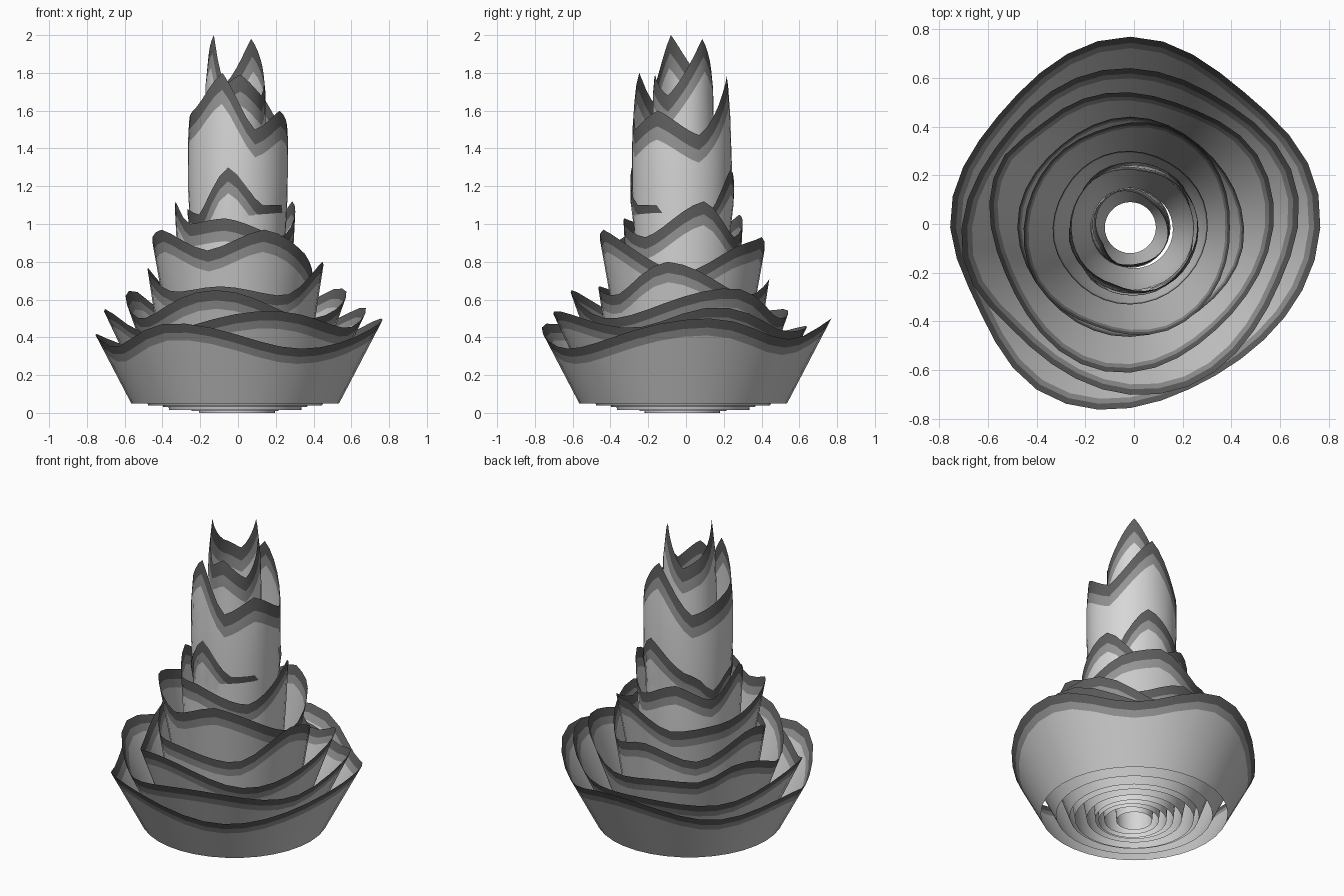
import bpy
import bmesh
import math

if "Cube" in bpy.data.objects:
    bpy.data.objects.remove(bpy.data.objects["Cube"], do_unlink=True)

COLUMNS = 36


def make_material(name, value):
    mat = bpy.data.materials.new(name)
    colour = (value, value, value, 1.0)
    mat.use_nodes = True
    mat.diffuse_color = colour
    mat.node_tree.nodes["Principled BSDF"].inputs["Base Color"].default_value = colour
    return mat


light = make_material("light grey", 0.6)
pale = make_material("pale grey", 0.68)
middle_grey = make_material("middle grey", 0.3)
dark_grey = make_material("dark grey", 0.115)


def rim_height(rim, angle, softness):
    """Height of the wavy rim, between neighbouring peaks and dips."""
    rim = sorted(rim)
    closed = [(rim[-1][0] - 360, rim[-1][1])] + rim + [(rim[0][0] + 360, rim[0][1])]
    for (a0, z0), (a1, z1) in zip(closed, closed[1:]):
        if a0 <= angle <= a1:
            t = (angle - a0) / (a1 - a0)
            smooth = (1 - math.cos(math.pi * t)) / 2
            t += (smooth - t) * softness
            return z0 + (z1 - z0) * t


def profile_radius(profile, z):
    """Radius at a height; the last slope carries on above the profile."""
    for (z0, r0), (z1, r1) in zip(profile, profile[1:]):
        if z <= z1:
            break
    return r0 + (r1 - r0) * (z - z0) / (z1 - z0)


def petal_ring(name, body_material, profile, rim, softness=1.0, centre=(-0.015, -0.015)):
    """Open, thin shell with a wavy rim edged by two darker bands."""
    bottom = profile[0][0]
    bm = bmesh.new()
    columns = []
    for i in range(COLUMNS):
        degrees = i * 360 / COLUMNS
        angle = math.radians(degrees)
        top = rim_height(rim, degrees, softness)
        dark = top - 0.035 - 0.03 * (top - bottom)
        middle = dark - 0.03 - 0.025 * (top - bottom)
        body = [bottom + (middle - bottom) * k / 6 for k in range(7)]
        column = []
        for z in body + [dark, top]:
            r = profile_radius(profile, z)
            column.append(bm.verts.new((centre[0] + r * math.cos(angle),
                                        centre[1] + r * math.sin(angle), z)))
        columns.append(column)
    for i, left in enumerate(columns):
        right = columns[(i + 1) % COLUMNS]
        for k in range(len(left) - 1):
            face = bm.faces.new((left[k], right[k], right[k + 1], left[k + 1]))
            face.material_index = max(0, k - 5)
            face.smooth = True
    mesh = bpy.data.meshes.new(name)
    bm.to_mesh(mesh)
    bm.free()
    for mat in (body_material, middle_grey, dark_grey):
        mesh.materials.append(mat)
    obj = bpy.data.objects.new(name, mesh)
    bpy.context.collection.objects.link(obj)


# Wide bowl-like rings at the base
petal_ring("outer_ring", light, [(.05, .55), (.5, .785)],
           [(10, .5), (50, .39), (90, .5), (140, .36), (175, .42),
            (205, .35), (245, .475), (300, .34)])
petal_ring("second_ring", light, [(.04, .46), (.55, .7)],
           [(15, .56), (60, .43), (100, .46), (140, .42), (190, .55),
            (225, .42), (285, .54), (335, .45)])
petal_ring("third_ring", light, [(.03, .38), (.65, .6)],
           [(25, .66), (70, .5), (110, .55), (130, .54), (155, .65),
            (205, .5), (260, .65), (315, .5)])

# Steeper rings in the middle
petal_ring("fourth_ring", light, [(.015, .35), (.8, .47)],
           [(350, .8), (50, .62), (90, .71), (130, .62), (175, .77),
            (225, .64), (260, .67), (305, .62)], .8)
petal_ring("fifth_ring", light, [(.015, .28), (.97, .45)],
           [(0, .74), (50, .9), (70, .93), (110, .8), (150, .84), (210, .97),
            (250, .86), (290, .97)], .6)
petal_ring("sixth_ring", pale, [(.01, .23), (.7, .3), (1.1, .32)],
           [(20, 1.12), (60, .93), (110, 1.05), (150, .95), (190, 1.12),
            (220, 1), (260, 1.03), (320, .93)], .6)

# Tall narrow spire
petal_ring("spire_base", pale, [(0, .2), (.7, .245), (1, .252), (1.12, .275), (1.3, .272)],
           [(260, 1.3), (300, 1.1), (330, 1.1), (350, .97), (20, 1), (70, 1.29),
            (130, 1.09), (160, .97), (190, 1.08), (220, 1.05)], .6, (-.005, -.02))
petal_ring("spire_middle", pale, [(0, .16), (.7, .24), (1.2, .265), (1.45, .265), (1.8, .24)],
           [(250, 1.8), (290, 1.5), (330, 1.6), (20, 1.47), (80, 1.78),
            (130, 1.48), (190, 1.58), (210, 1.62)], .4, (0, -.022))
petal_ring("spire_tip", pale, [(0, .105), (.8, .165), (1.7, .16), (2, .13)],
           [(50, 1.98), (110, 1.74), (150, 1.8), (210, 2), (250, 1.74),
            (280, 1.79), (330, 1.68)], .3)
